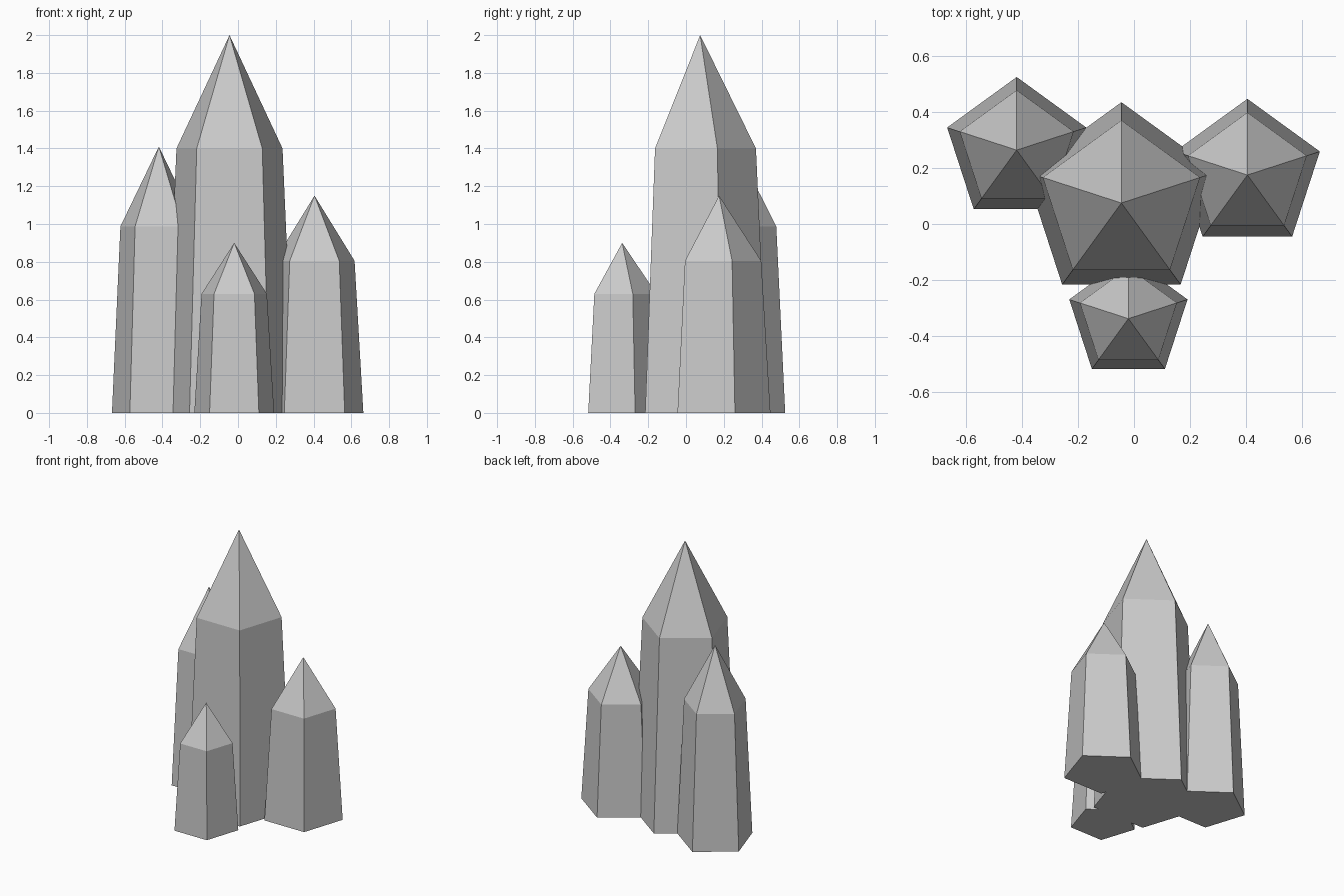
import bpy, bmesh, math

if "Cube" in bpy.data.objects:
    bpy.data.objects.remove(bpy.data.objects["Cube"])

SIDES = 5
SHOULDER = 0.7   # shoulder height as a share of the full height
TAPER = 0.82     # shoulder radius as a share of the base radius

stone = bpy.data.materials.new("grey_crystal")
stone.diffuse_color = (0.59, 0.59, 0.59, 1)
stone.use_nodes = True
stone.node_tree.nodes["Principled BSDF"].inputs["Base Color"].default_value = stone.diffuse_color


def crystal(name, x, y, radius, height):
    """Five-sided tapered shaft with a pointed tip, one corner towards +y."""
    bm = bmesh.new()

    def ring(r, z):
        angles = [math.pi / 2 + math.tau * i / SIDES for i in range(SIDES)]
        return [bm.verts.new((r * math.cos(a), r * math.sin(a), z)) for a in angles]

    base = ring(radius, 0)
    shoulder = ring(radius * TAPER, height * SHOULDER)
    tip = bm.verts.new((0, 0, height))
    bm.faces.new(base[::-1])
    for i in range(SIDES):
        j = (i + 1) % SIDES
        bm.faces.new((base[i], base[j], shoulder[j], shoulder[i]))
        bm.faces.new((shoulder[i], shoulder[j], tip))

    mesh = bpy.data.meshes.new(name)
    bm.to_mesh(mesh)
    bm.free()
    mesh.materials.append(stone)
    obj = bpy.data.objects.new(name, mesh)
    obj.location = (x, y, 0)
    bpy.context.collection.objects.link(obj)


# Cluster: one tall crystal with three smaller ones grown into it
crystal("main_crystal", -0.045, 0.075, 0.36, 2.0)
crystal("left_crystal", -0.419, 0.264, 0.261, 1.41)
crystal("right_crystal", 0.405, 0.175, 0.272, 1.15)
crystal("front_crystal", -0.02, -0.338, 0.222, 0.9)
